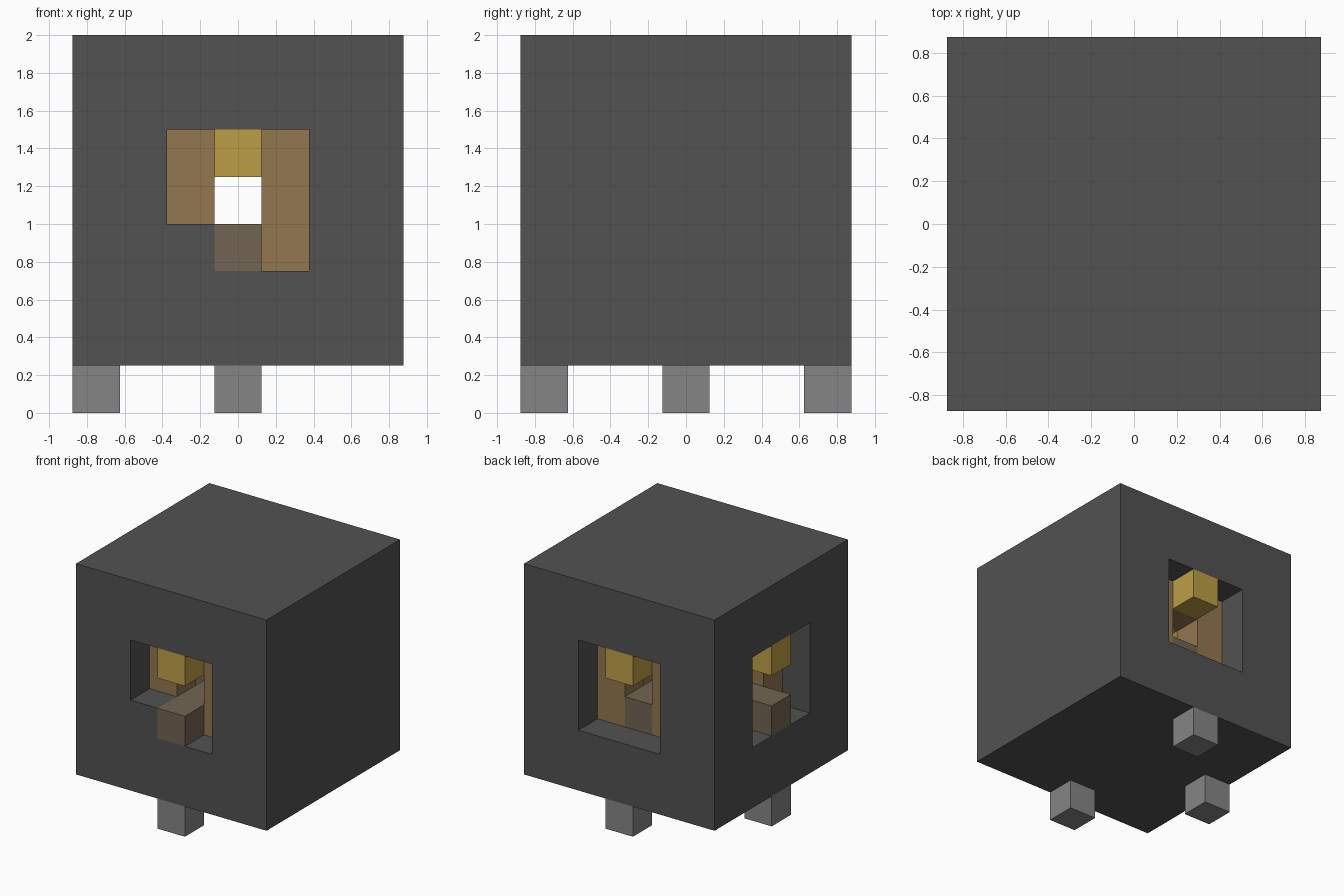
import bpy
import bmesh
from mathutils import Vector

if "Cube" in bpy.data.objects:
    bpy.data.objects.remove(bpy.data.objects["Cube"], do_unlink=True)

U = 0.25          # one block
MID = 4.5         # height of the shell centre, in blocks


def material(name, rgb):
    m = bpy.data.materials.new(name)
    m.use_nodes = True
    m.diffuse_color = (*rgb, 1)
    m.node_tree.nodes["Principled BSDF"].inputs["Base Color"].default_value = (*rgb, 1)
    return m


charcoal = material("charcoal", (0.084, 0.084, 0.084))
grey = material("leg grey", (0.235, 0.235, 0.235))
tan = material("tan", (0.29, 0.185, 0.078))
gold = material("gold", (0.515, 0.345, 0.061))
brown = material("dull brown", (0.171, 0.13, 0.087))


def box(name, lo, hi, mat=None):
    """Box between two corners given in blocks; z is counted from the ground."""
    lo, hi = Vector(lo) * U, Vector(hi) * U
    bm = bmesh.new()
    bmesh.ops.create_cube(bm, size=1)
    for v in bm.verts:
        v.co = (lo + hi) / 2 + v.co * (hi - lo)
    mesh = bpy.data.meshes.new(name)
    bm.to_mesh(mesh)
    bm.free()
    if mat:
        mesh.materials.append(mat)
    ob = bpy.data.objects.new(name, mesh)
    bpy.context.collection.objects.link(ob)
    return ob


def cube_shell(name, half, mat, openings):
    """Hollow cube with one-block walls, cut through by the openings."""
    ob = box(name, (-half, -half, MID - half), (half, half, MID + half), mat)
    r = half - 1
    cuts = [((-r, -r, MID - r), (r, r, MID + r))] + openings
    cutters = [box("cutter", lo, hi) for lo, hi in cuts]
    for c in cutters:
        c.hide_render = True
        mod = ob.modifiers.new("cut", "BOOLEAN")
        mod.operation, mod.solver, mod.object = "DIFFERENCE", "EXACT", c
    bpy.context.view_layer.update()
    deps = bpy.context.evaluated_depsgraph_get()
    mesh = bpy.data.meshes.new_from_object(ob.evaluated_get(deps))
    ob.modifiers.clear()
    ob.data = mesh
    for c in cutters:
        bpy.data.objects.remove(c, do_unlink=True)


# Outer shell: windows at the front (with one filled corner), back and right
cube_shell("outer_shell", 3.5, charcoal, [
    ((-1.5, -4, 4), (1.5, -2, 6)),
    ((-0.5, -4, 3), (1.5, -2, 5)),
    ((-1.5, 2, 3), (1.5, 4, 6)),
    ((-4, -1.5, 3), (-2, 1.5, 6)),
])

# Inner shell: narrow slots behind the windows
cube_shell("inner_shell", 2.5, tan, [
    ((-0.5, -3, 3), (0.5, 3, 5)),
    ((-3, -0.5, 3), (0, 0.5, 5)),
])

# Lower channel, running front to back with a branch to the right side
box("channel", (-0.5, -3.5, 3), (0.5, 2.5, 4), brown)
box("channel_branch", (-3.5, -0.5, 3), (-0.5, 0.5, 4), brown)

# Upper core bar inside the inner shell
box("core_bar", (-0.5, -1.5, 5), (0.5, 1.5, 6), gold)
box("core_branch", (-1.5, -0.5, 5), (-0.5, 0.5, 6), gold)

# A gold block at the top of each window and a leg below it
for side, (x, y) in {"front": (0, -3), "back": (0, 3), "right": (-3, 0)}.items():
    for part, z, mat in (("window_block", 5, gold), ("leg", 0, grey)):
        box(f"{side}_{part}", (x - 0.5, y - 0.5, z), (x + 0.5, y + 0.5, z + 1), mat)
